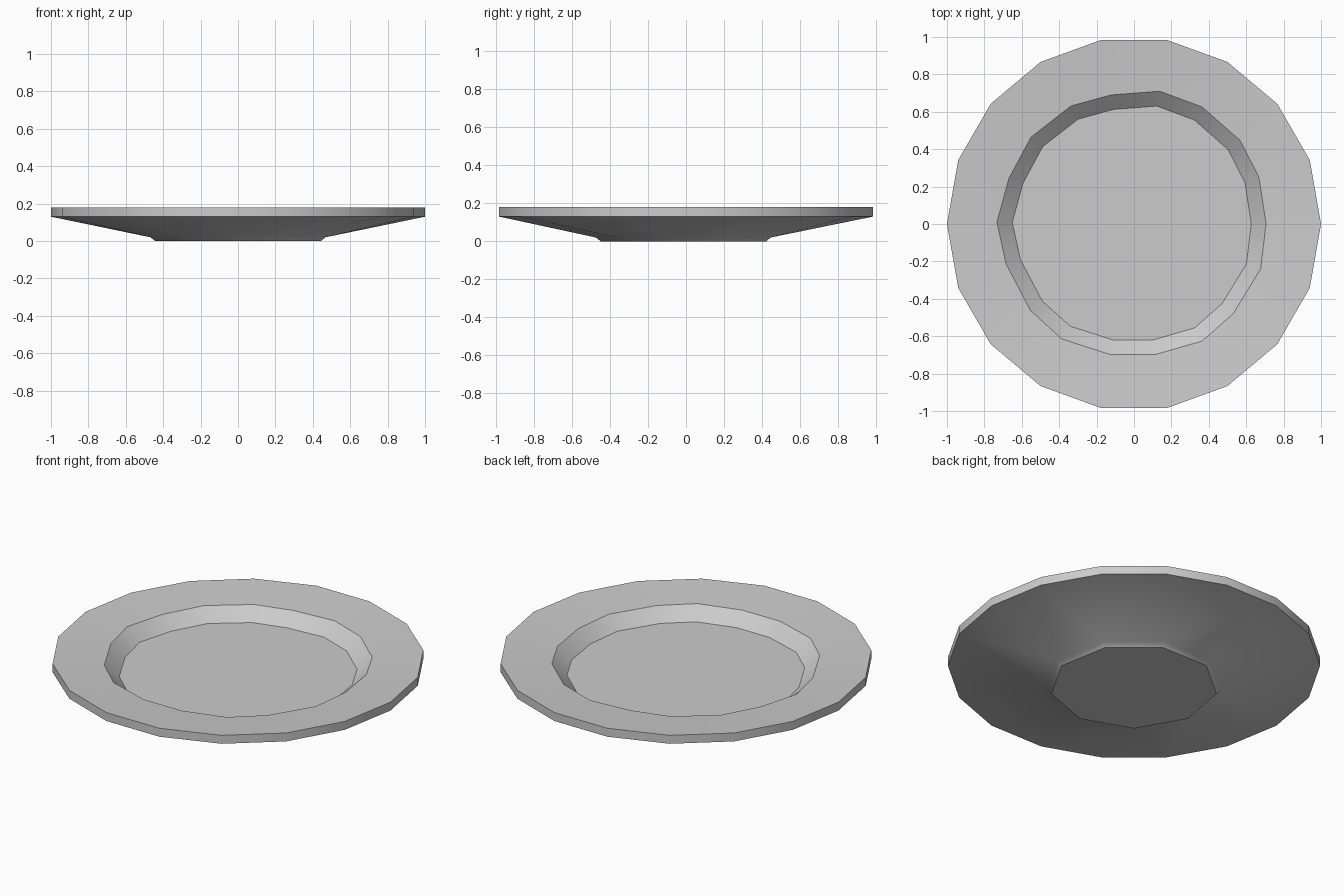
import bpy, bmesh
from math import cos, sin, radians

if "Cube" in bpy.data.objects:
    bpy.data.objects.remove(bpy.data.objects["Cube"])

bm = bmesh.new()


def add_ring(points, z):
    return [bm.verts.new((x, y, z)) for x, y in points]


def circle(radius, sides, start):
    step = 360 / sides
    return [(radius * cos(radians(start + i * step)),
             radius * sin(radians(start + i * step))) for i in range(sides)]


def bridge(lower, upper):
    n = len(lower)
    for i in range(n):
        j = (i + 1) % n
        bm.faces.new((lower[i], lower[j], upper[j], upper[i]))


# Slightly uneven, hand-cut outline of the well
well = [(.706, 0), (.668, .25), (.567, .447), (.364, .626), (.137, .71),
        (-.123, .69), (-.337, .631), (-.55, .465), (-.668, .246),
        (-.733, .01), (-.684, -.214), (-.553, -.463), (-.385, -.615),
        (-.13, -.697), (.118, -.697), (.364, -.626), (.53, -.48), (.677, -.24)]

# Foot: nine sides, one corner toward the front
foot_bottom = add_ring(circle(.45, 9, -90), 0)
foot_top = add_ring(circle(.475, 9, -90), .02)
bm.faces.new(foot_bottom[::-1])
bridge(foot_bottom, foot_top)

# Rim: eighteen sides, starting beside the first foot corner
rim_bottom = add_ring(circle(1, 18, -100), .13)
rim_top = add_ring(circle(1, 18, -100), .18)
bridge(rim_bottom, rim_top)

# Underside: two rim corners to every foot corner
for i in range(9):
    a, b = foot_top[i], foot_top[(i + 1) % 9]
    r0, r1, r2 = (rim_bottom[(2 * i + k) % 18] for k in range(3))
    bm.faces.new((a, r1, r0))
    bm.faces.new((a, b, r2, r1))

# Top surface: rim slopes in to the well, then down to a flat floor
well_edge = add_ring(well, .16)
floor_edge = add_ring([(x * .888, y * .888) for x, y in well], .09)
bridge(rim_top[5:] + rim_top[:5], well_edge)
bridge(well_edge, floor_edge)
bm.faces.new(floor_edge)

bmesh.ops.recalc_face_normals(bm, faces=bm.faces)
mesh = bpy.data.meshes.new("plate")
bm.to_mesh(mesh)
bm.free()
plate = bpy.data.objects.new("plate", mesh)
bpy.context.collection.objects.link(plate)

bpy.context.view_layer.objects.active = plate
plate.select_set(True)
bpy.ops.object.shade_smooth_by_angle(angle=radians(30))
